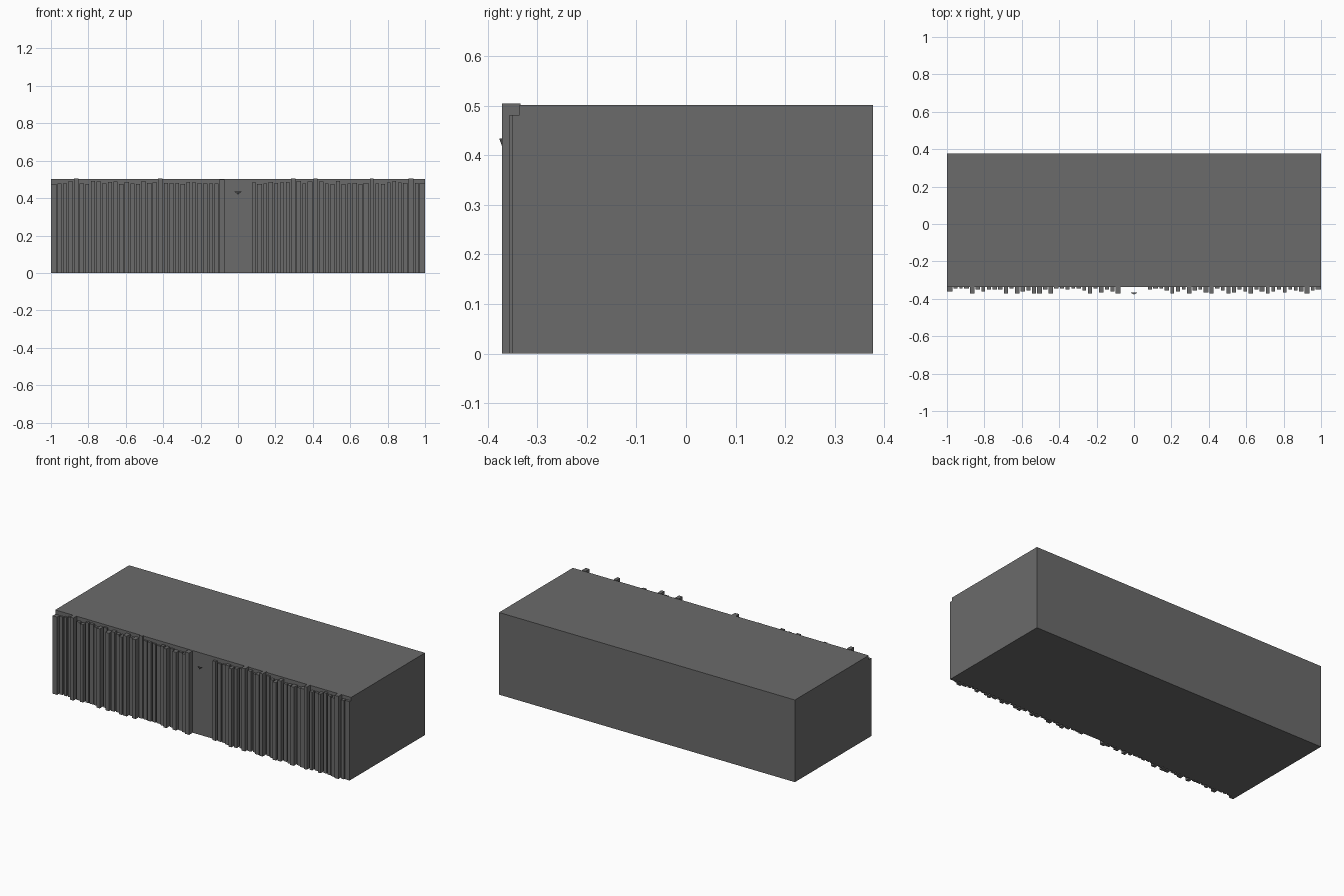
import bpy, bmesh, random
from mathutils import Matrix, Vector

if "Cube" in bpy.data.objects:
    bpy.data.objects.remove(bpy.data.objects["Cube"])

random.seed(4)
grey = bpy.data.materials.new("dark_grey")
grey.diffuse_color = (0.147, 0.147, 0.147, 1)
grey.use_nodes = True
grey.node_tree.nodes["Principled BSDF"].inputs["Base Color"].default_value = grey.diffuse_color
FRONT = -0.336


def add_box(bm, x0, x1, y0, y1, z0, z1):
    size = Vector((x1 - x0, y1 - y0, z1 - z0))
    mid = Vector((x0 + x1, y0 + y1, z0 + z1)) / 2
    bmesh.ops.create_cube(bm, size=1, matrix=Matrix.Translation(mid) @ Matrix.Diagonal((*size, 1)))


def finish(bm, name):
    mesh = bpy.data.meshes.new(name)
    bm.to_mesh(mesh)
    bm.free()
    mesh.materials.append(grey)
    ob = bpy.data.objects.new(name, mesh)
    bpy.context.collection.objects.link(ob)
    return ob


# main block
bm = bmesh.new()
add_box(bm, -1, 1, FRONT, 0.377, 0, 0.502)
finish(bm, "main_block")

# rows of upright slats; each digit is a slat's depth in steps of 0.005
rows = {
    "left_slats": (-0.985, "5222735333727547737223224726357"),
    "right_slats": (0.085, "3224753743672476357357536345743"),
}
tall = (-0.865, -0.415, 0.295, 0.415, 0.715, 0.925)
for name, (start, depths) in rows.items():
    bm = bmesh.new()
    for i, d in enumerate(depths):
        x = start + 0.03 * i
        half = random.uniform(0.009, 0.013)
        top = random.uniform(0.474, 0.492)
        if min(abs(x - t) for t in tall) < 0.012:
            top = 0.505
        if abs(x + 0.085) < 0.01:       # door post
            half, top = 0.014, 0.5
        if abs(x) > 0.98:               # end slats sit flush with the block
            half = 0.015
        add_box(bm, x - half, x + half, FRONT - 0.005 * int(d), FRONT + 0.002, 0, top)
    finish(bm, name)

# small hanging wedge above the entrance
bm = bmesh.new()
top = [bm.verts.new((x, y, 0.434)) for x, y in ((-0.018, -0.367), (0, -0.377), (0.018, -0.367))]
tip = bm.verts.new((0, -0.371, 0.418))
for a, b in ((0, 1), (1, 2), (2, 0)):
    bm.faces.new((top[a], top[b], tip))
bm.faces.new(top)
bmesh.ops.recalc_face_normals(bm, faces=bm.faces)
finish(bm, "entrance_ornament")
